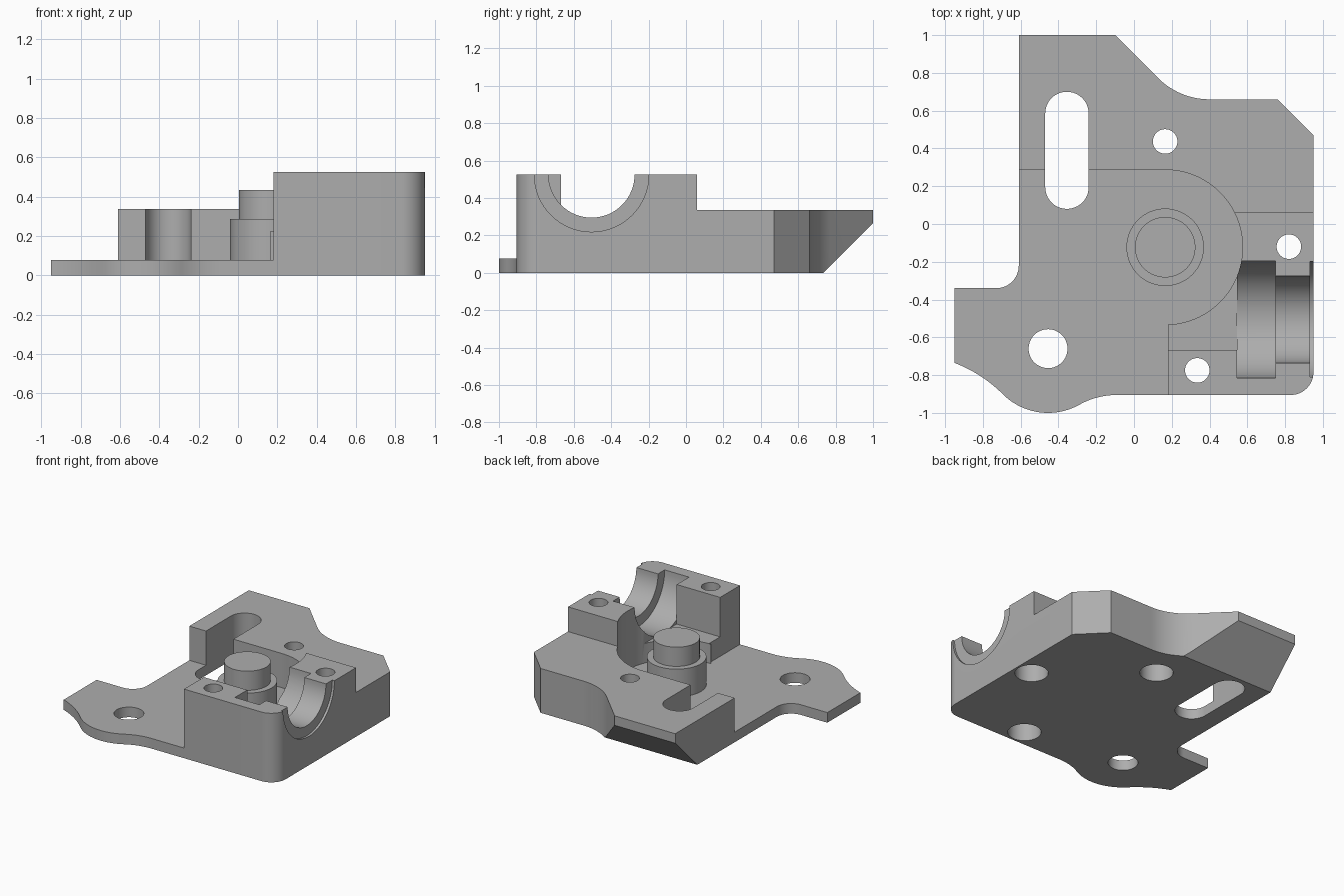
import bpy, bmesh, math
from mathutils import Matrix, Vector

if "Cube" in bpy.data.objects:
    bpy.data.objects.remove(bpy.data.objects["Cube"])

steel = bpy.data.materials.new("plain grey")
steel.diffuse_color = (0.42, 0.42, 0.42, 1)
steel.use_nodes = True
steel.node_tree.nodes["Principled BSDF"].inputs["Base Color"].default_value = steel.diffuse_color


def arc(cx, cy, r, a0, a1, n=14):
    step = math.radians(a1 - a0) / n
    a = math.radians(a0)
    return [(cx + r * math.cos(a + i * step), cy + r * math.sin(a + i * step))
            for i in range(n + 1)]


def prism(name, pts, z0, z1, matrix=Matrix()):
    """Extrude a closed 2D profile from z0 to z1, then place it with matrix."""
    bm = bmesh.new()
    face = bm.faces.new([bm.verts.new((x, y, z0)) for x, y in pts])
    ext = bmesh.ops.extrude_face_region(bm, geom=[face])
    for v in ext["geom"]:
        if isinstance(v, bmesh.types.BMVert):
            v.co.z = z1
    bmesh.ops.recalc_face_normals(bm, faces=bm.faces)
    bm.transform(matrix)
    me = bpy.data.meshes.new(name)
    bm.to_mesh(me)
    bm.free()
    me.materials.append(steel)
    ob = bpy.data.objects.new(name, me)
    bpy.context.collection.objects.link(ob)
    return ob


def circle(x, y, r, n=64):
    return arc(x, y, r, 0, 360, n)[:-1]


def rect(x0, y0, x1, y1):
    return [(x0, y0), (x1, y0), (x1, y1), (x0, y1)]


def smooth(ob):
    bpy.ops.object.select_all(action="DESELECT")
    ob.select_set(True)
    bpy.context.view_layer.objects.active = ob
    bpy.ops.object.shade_smooth_by_angle(angle=math.radians(25))


# Plan outline of the whole bracket, counter-clockwise
outline = [(-0.61, 1.0), (-0.61, -0.22)]
outline += arc(-0.73, -0.22, 0.12, 0, -90)[1:]
outline += [(-0.95, -0.34)]
outline += arc(-1.208, -1.413, 0.725, 69.2, 45)
outline += arc(-0.455, -0.66, 0.34, 225, 299, 20)[1:]
outline += arc(-0.09, -1.315, 0.41, 119, 90)[1:]
outline += arc(0.83, -0.785, 0.12, -90, 0)
outline += [(0.95, 0.47), (0.76, 0.66)]
outline += arc(0.4, 1.046, 0.386, 270, 225)
outline += [(-0.1, 1.0)]
body = prism("bracket_body", outline, 0, 0.525)

# Maps profile (x, y) to world (y, z) and extrusion to world x
along_x = Matrix(((0, 0, 1, 0), (1, 0, 0, 0), (0, 1, 0, 0), (0, 0, 0, 1)))
# Maps profile (x, y) to world (x, z) and extrusion to world y
along_y = Matrix(((1, 0, 0, 0), (0, 0, 1, 0), (0, 1, 0, 0), (0, 0, 0, 1)))

pocket = ([(-1.3, 0.287), (0.165, 0.287)] + arc(0.165, -0.123, 0.41, 90, -90, 48)[1:]
          + [(0.18, -0.533), (0.18, -1.3), (-1.3, -1.3)])
slot = arc(-0.355, 0.585, 0.115, 0, 180, 24) + arc(-0.355, 0.195, 0.115, 180, 360, 24)

cutters = [
    prism("cut_rear_level", rect(-1.2, 0.06, 1.2, 1.2), 0.337, 1),
    prism("cut_pocket", pocket, 0.077, 1.1),
    prism("cut_channel", rect(0.1, -0.667, 0.545, -0.27), 0.225, 1.2),
    prism("cut_slot", slot, -0.2, 1),
    prism("cut_ear_hole", circle(-0.455, -0.66, 0.103), -0.2, 0.5),
    # Stepped half-round bearing seat
    prism("cut_seat_inner", circle(-0.505, 0.525, 0.31), 0.545, 0.75, along_x),
    prism("cut_seat_neck", circle(-0.505, 0.525, 0.23), 0.7, 0.98, along_x),
    prism("cut_seat_rim", circle(-0.505, 0.525, 0.306), 0.932, 1.1, along_x),
    # Underside chamfers at the rear and at the left tab
    prism("cut_rear_chamfer", [(0.635, -0.1), (1.2, -0.1), (1.2, 0.465)], -1.3, 1.3, along_x),
    prism("cut_tab_chamfer", [(-1.1, 0.227), (-1.1, -0.1), (-0.773, -0.1)], -1.3, 0, along_y),
]
# Screw holes with counterbores underneath
for i, (x, y) in enumerate([(0.165, 0.437), (0.82, -0.12), (0.335, -0.775)]):
    cutters.append(prism(f"cut_screw_{i}", circle(x, y, 0.065, 40), -0.3, 1.3))
    cutters.append(prism(f"cut_counterbore_{i}", circle(x, y, 0.115, 40), -0.25, 0.17))

for c in cutters:
    m = body.modifiers.new(c.name, "BOOLEAN")
    m.operation, m.solver, m.object = "DIFFERENCE", "EXACT", c
    bpy.context.view_layer.objects.active = body
    bpy.ops.object.modifier_apply(modifier=m.name)
    bpy.data.objects.remove(c)
smooth(body)

# Stepped round post in the pocket
for name, r, z0, z1 in [("post_collar", 0.205, 0.07, 0.287), ("post_pin", 0.16, 0.28, 0.433)]:
    smooth(prism(name, circle(0.165, -0.123, r), z0, z1))
